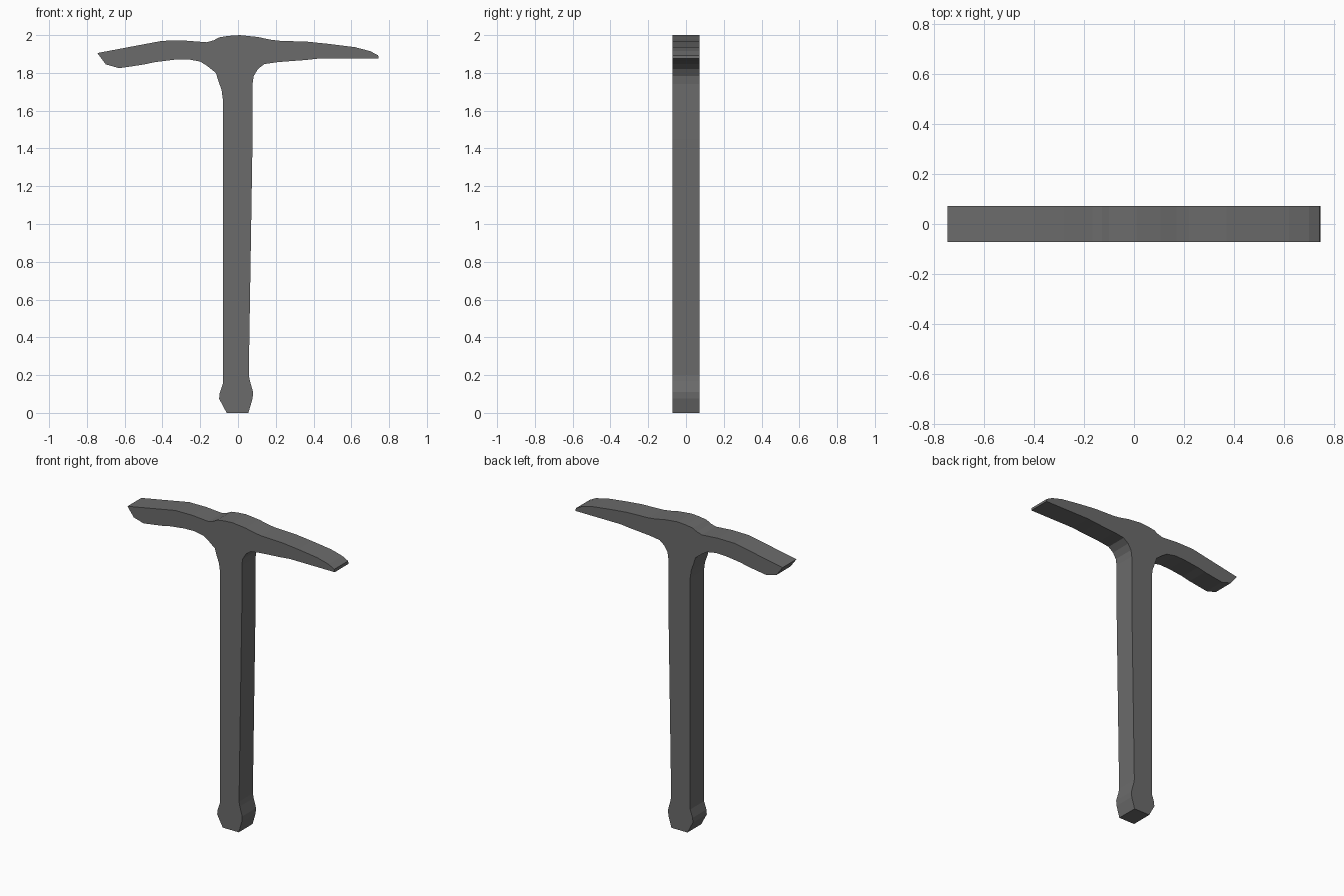
import bpy, bmesh

if "Cube" in bpy.data.objects:
    bpy.data.objects.remove(bpy.data.objects["Cube"])

HALF_DEPTH = 0.071

# Silhouette (x, z), clockwise from the left tip
head_top = [(-.745, 1.905), (-.40, 1.97), (-.28, 1.971), (-.165, 1.962), (-.127, 1.973),
            (-.10, 1.988), (-.05, 1.996), (.01, 2.0), (.105, 1.99), (.17, 1.976), (.22, 1.97),
            (.37, 1.965), (.485, 1.953), (.62, 1.936), (.70, 1.915), (.742, 1.893)]
right_underside = [(.745, 1.875), (.42, 1.875), (.355, 1.868), (.275, 1.862), (.21, 1.857),
                   (.14, 1.847), (.105, 1.82), (.083, 1.783)]
handle = [(.077, 1.74), (.077, 1.45), (.057, .20), (.063, .17), (.08, .11), (.077, .075),
          (.055, 0), (-.06, 0), (-.10, .075), (-.097, .105), (-.08, .155), (-.08, 1.66)]
left_underside = [(-.087, 1.71), (-.105, 1.76), (-.117, 1.80), (-.165, 1.838), (-.20, 1.86),
                  (-.265, 1.872), (-.335, 1.87), (-.44, 1.857), (-.495, 1.845),
                  (-.56, 1.835), (-.63, 1.825), (-.70, 1.845)]


def extrude_profile(name, profile, half_depth):
    """Flat slab from a closed front profile."""
    bm = bmesh.new()
    face = bm.faces.new([bm.verts.new((x, -half_depth, z)) for x, z in profile])
    result = bmesh.ops.extrude_face_region(bm, geom=[face], use_keep_orig=True)
    moved = [g for g in result["geom"] if isinstance(g, bmesh.types.BMVert)]
    bmesh.ops.translate(bm, verts=moved, vec=(0, 2 * half_depth, 0))
    bmesh.ops.recalc_face_normals(bm, faces=bm.faces)
    # Split the concave caps cleanly
    caps = [f for f in bm.faces if len(f.verts) > 4]
    bmesh.ops.triangulate(bm, faces=caps, ngon_method='EAR_CLIP')
    mesh = bpy.data.meshes.new(name)
    bm.to_mesh(mesh)
    bm.free()
    obj = bpy.data.objects.new(name, mesh)
    bpy.context.collection.objects.link(obj)
    return obj


# Head and handle are one solid dark piece
pickaxe = extrude_profile("pickaxe", head_top + right_underside + handle + left_underside,
                          HALF_DEPTH)
dark_iron = bpy.data.materials.new("dark_iron")
dark_iron.diffuse_color = (0.147, 0.147, 0.147, 1)
dark_iron.use_nodes = True
dark_iron.node_tree.nodes["Principled BSDF"].inputs["Base Color"].default_value = dark_iron.diffuse_color
pickaxe.data.materials.append(dark_iron)
